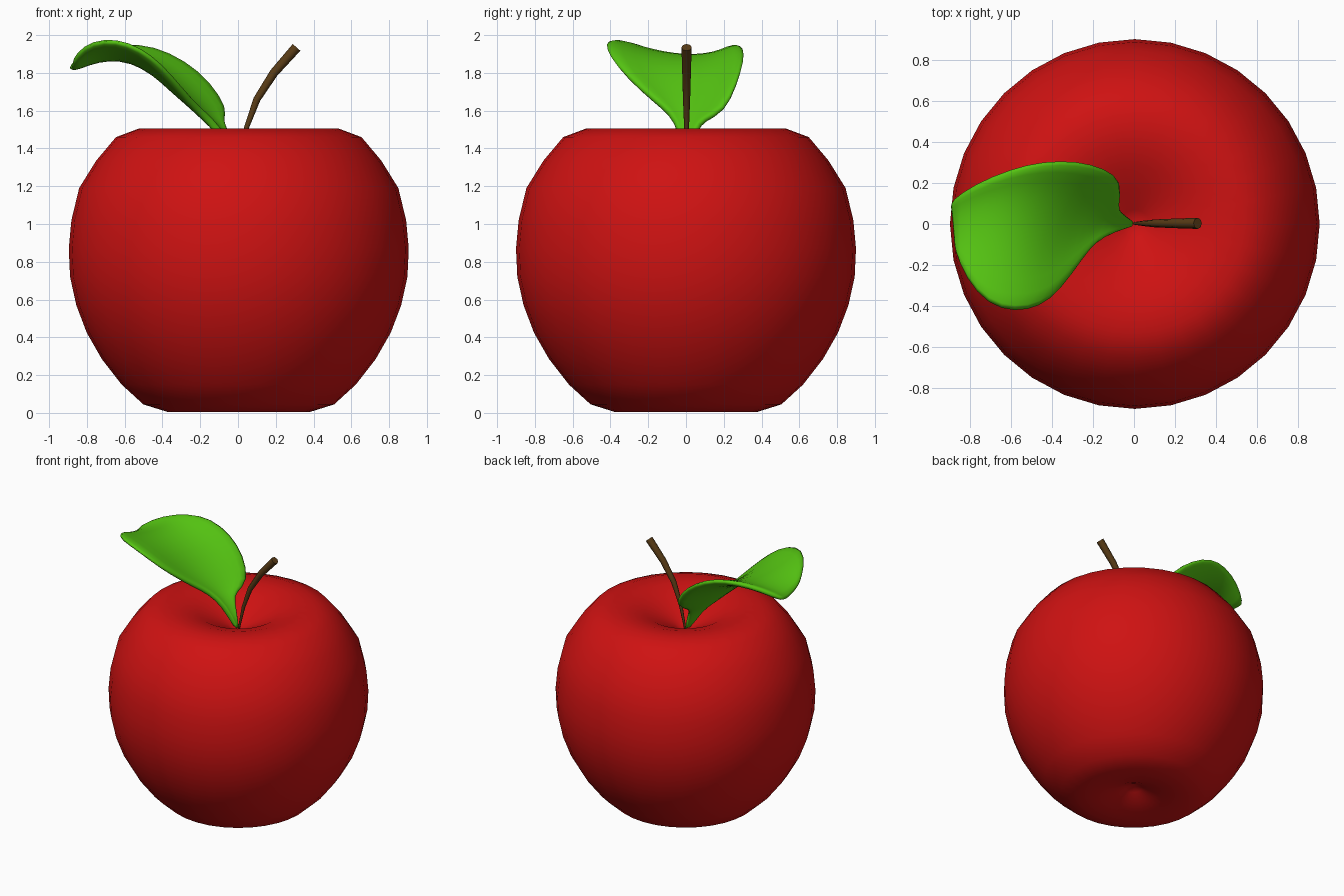
import bpy, math
from mathutils import Vector

if "Cube" in bpy.data.objects:
    bpy.data.objects.remove(bpy.data.objects["Cube"])


def make_object(name, verts, faces, color):
    mesh = bpy.data.meshes.new(name)
    mesh.from_pydata(verts, [], faces)
    mesh.update()
    mesh.polygons.foreach_set("use_smooth", [True] * len(mesh.polygons))
    mat = bpy.data.materials.new(name + "_color")
    mat.diffuse_color = color
    mat.use_nodes = True
    mat.node_tree.nodes["Principled BSDF"].inputs["Base Color"].default_value = mat.diffuse_color
    mesh.materials.append(mat)
    obj = bpy.data.objects.new(name, mesh)
    bpy.context.collection.objects.link(obj)
    return obj


def tube(rings, n):
    """Skin a list of closed rings, fanning both ends to their centres."""
    verts = [p for ring in rings for p in ring]
    faces = [(i * n + j, i * n + (j + 1) % n, (i + 1) * n + (j + 1) % n, (i + 1) * n + j)
             for i in range(len(rings) - 1) for j in range(n)]
    return verts, faces


# Apple body: lathed profile with a dimple at each end
N = 32
profile = [(0.06, 0.07), (0.14, 0.035), (0.26, 0.008), (0.38, 0.006), (0.505, 0.045),
           (0.62, 0.15), (0.725, 0.285), (0.805, 0.425), (0.86, 0.57), (0.893, 0.72),
           (0.90, 0.87), (0.886, 1.02), (0.845, 1.19), (0.755, 1.335), (0.65, 1.46),
           (0.53, 1.505), (0.40, 1.498), (0.28, 1.462), (0.17, 1.405), (0.07, 1.355)]
rings = [[(r * math.cos(math.tau * j / N) + 0.004, r * math.sin(math.tau * j / N), z)
          for j in range(N)] for r, z in profile]
verts, faces = tube(rings, N)
bottom, top = len(verts), len(verts) + 1
verts += [(0.004, 0, 0.10), (0.004, 0, 1.315)]
last = (len(profile) - 1) * N
for j in range(N):
    k = (j + 1) % N
    faces += [(bottom, k, j), (top, last + j, last + k)]
make_object("apple_body", verts, faces, (0.62, 0.006, 0.006, 1))

# Stem: curved tube that widens towards the tip
S = 8
path = [(0.0, 1.31, 0.006), (0.045, 1.51, 0.013), (0.10, 1.66, 0.019),
        (0.19, 1.80, 0.023), (0.31, 1.935, 0.027)]
rings = []
for i, (x, z, r) in enumerate(path):
    a, b = path[max(i - 1, 0)], path[min(i + 1, len(path) - 1)]
    t = Vector((b[0] - a[0], 0, b[1] - a[1])).normalized()
    side, up = Vector((0, 1, 0)), t.cross(Vector((0, 1, 0)))
    rings.append([Vector((x, 0.003, z)) + r * (math.cos(math.tau * j / S) * up.normalized() * -1
                  + math.sin(math.tau * j / S) * side) for j in range(S)])
verts, faces = tube(rings, S)
faces += [tuple(reversed(range(S))), tuple(range(len(verts) - S, len(verts)))]
stem = make_object("stem", verts, faces, (0.10, 0.045, 0.008, 1))
bpy.context.view_layer.objects.active = stem
stem.select_set(True)
bpy.ops.object.shade_smooth_by_angle(angle=math.radians(50))

# Leaf: rows of near edge, midrib, far edge, joined by quadratic cross-sections
rows = [
    ((-0.005, -0.01, 1.33), (-0.003, 0, 1.33), (0, 0.01, 1.33)),
    ((-0.10, -0.04, 1.50), (-0.09, 0.01, 1.49), (-0.07, 0.06, 1.51)),
    ((-0.19, -0.09, 1.59), (-0.16, 0.01, 1.555), (-0.08, 0.09, 1.55)),
    ((-0.25, -0.17, 1.65), (-0.21, 0.02, 1.61), (-0.05, 0.21, 1.60)),
    ((-0.36, -0.33, 1.79), (-0.32, 0, 1.70), (-0.14, 0.275, 1.75)),
    ((-0.46, -0.41, 1.89), (-0.43, 0, 1.80), (-0.27, 0.31, 1.86)),
    ((-0.58, -0.435, 1.96), (-0.56, 0, 1.87), (-0.44, 0.31, 1.94)),
    ((-0.71, -0.40, 1.98), (-0.69, 0, 1.885), (-0.60, 0.27, 1.95)),
    ((-0.82, -0.27, 1.94), (-0.80, 0, 1.86), (-0.77, 0.20, 1.91)),
    ((-0.875, -0.12, 1.86), (-0.885, 0, 1.82), (-0.90, 0.11, 1.83)),
]
W = 7
verts = []
for row in rows:
    a, m, b = (Vector(p) for p in row)
    for j in range(W):
        t = j / (W - 1)
        verts.append(a * (2 * t - 1) * (t - 1) + m * 4 * t * (1 - t) + b * t * (2 * t - 1))
faces = [(i * W + j, i * W + j + 1, (i + 1) * W + j + 1, (i + 1) * W + j)
         for i in range(len(rows) - 1) for j in range(W - 1)]
faces = [tuple(reversed(f)) for f in faces]
leaf = make_object("leaf", verts, faces, (0.09, 0.55, 0.006, 1))
if sum(p.normal.z for p in leaf.data.polygons) < 0:
    leaf.data.flip_normals()
solid = leaf.modifiers.new("thickness", "SOLIDIFY")
solid.thickness = 0.04
solid.offset = 0
sub = leaf.modifiers.new("soften", "SUBSURF")
sub.levels = sub.render_levels = 1
